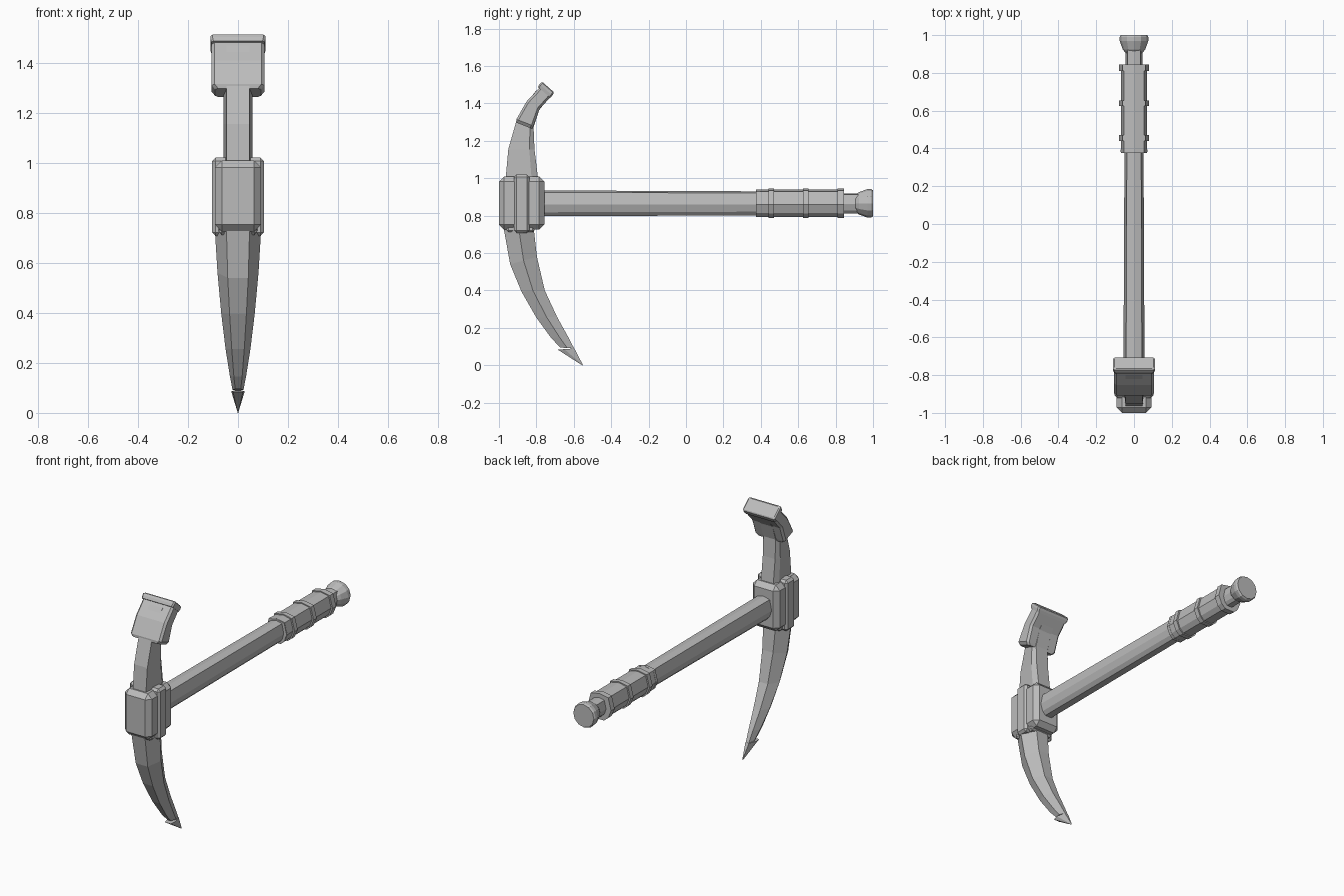
import bpy, bmesh, math
from mathutils import Vector

if "Cube" in bpy.data.objects:
    bpy.data.objects.remove(bpy.data.objects["Cube"])

grey = bpy.data.materials.new("steel grey")
grey.diffuse_color = (0.5, 0.5, 0.5, 1)
grey.use_nodes = True
grey.node_tree.nodes["Principled BSDF"].inputs["Base Color"].default_value = grey.diffuse_color


def finish(name, bm):
    bmesh.ops.recalc_face_normals(bm, faces=bm.faces)
    mesh = bpy.data.meshes.new(name)
    bm.to_mesh(mesh)
    bm.free()
    mesh.materials.append(grey)
    obj = bpy.data.objects.new(name, mesh)
    bpy.context.collection.objects.link(obj)
    return obj


def loft(name, rings):
    """Skin a row of equal-sized rings and cap both ends."""
    bm = bmesh.new()
    rows = [[bm.verts.new(p) for p in ring] for ring in rings]
    n = len(rows[0])
    for a, b in zip(rows, rows[1:]):
        for i in range(n):
            j = (i + 1) % n
            bm.faces.new((a[i], a[j], b[j], b[i]))
    bm.faces.new(rows[0])
    bm.faces.new(rows[-1])
    return finish(name, bm)


def box(name, x, y0, y1, z0, z1, bevel):
    bm = bmesh.new()
    bmesh.ops.create_cube(bm, size=1)
    for v in bm.verts:
        v.co = (v.co.x * 2 * x, (y0 + y1) / 2 + v.co.y * (y1 - y0),
                (z0 + z1) / 2 + v.co.z * (z1 - z0))
    bmesh.ops.bevel(bm, geom=bm.edges[:], offset=bevel, segments=1,
                    affect='EDGES', profile=0.5)
    return finish(name, bm)


def ridge_ring(front, back, wf, wm, wb, mid):
    """Six-sided section: flat front, side ridges, flat back."""
    f, b = Vector((0, *front)), Vector((0, *back))
    m = f.lerp(b, mid)
    x = Vector((1, 0, 0))
    return [f - x * wf, f + x * wf, m + x * wm, b + x * wb, b - x * wb, m - x * wm]


# Handle section, as x and z offsets from the shaft axis
AXIS = 0.866
half = [(0, 0.069), (0.042, 0.059), (0.056, -0.006), (0.042, -0.048), (0.022, -0.069)]
section = half + [(-x, z) for x, z in reversed(half[1:])]


def shaft_ring(y, sx, sz):
    return [(x * sx, y, AXIS + z * sz) for x, z in section]


loft("handle", [shaft_ring(-0.8, 1, 1), shaft_ring(0.4, 0.9, 0.93)])
loft("grip", [shaft_ring(0.375, 1.25, 1.06), shaft_ring(0.845, 1.25, 1.06)])
loft("handle_neck", [shaft_ring(0.84, 0.8, 0.78), shaft_ring(0.93, 0.8, 0.78)])
for i, (a, b) in enumerate([(0.38, 0.395), (0.44, 0.47), (0.625, 0.655), (0.81, 0.845)]):
    s = 1.27 if i == 0 else 1.42
    loft(f"grip_ring_{i + 1}", [shaft_ring(a, s, s * 0.81 if i else 1.07),
                                shaft_ring(b, s, s * 0.81 if i else 1.07)])

# Flared pommel
loft("pommel", [[(r * math.cos(t * math.pi / 6), y, AXIS + r * math.sin(t * math.pi / 6))
                 for t in range(12)]
                for y, r in [(0.905, 0.045), (0.925, 0.06), (0.97, 0.076), (0.99, 0.076), (1.0, 0.07)]])

# Collar around the head
box("collar", 0.092, -1.0, -0.757, 0.725, 1.01, 0.028)
box("collar_band", 0.103, -0.92, -0.837, 0.708, 1.021, 0.014)
box("collar_lower_lip", 0.075, -0.96, -0.81, 0.712, 0.75, 0.01)

# Curved pick blade: front point, back point, half width
blade = [((-0.976, 0.74), (-0.815, 0.74), 0.093),
         ((-0.94, 0.54), (-0.797, 0.58), 0.082),
         ((-0.88, 0.395), (-0.755, 0.40), 0.067),
         ((-0.80, 0.255), (-0.69, 0.26), 0.050),
         ((-0.72, 0.145), (-0.632, 0.155), 0.033),
         ((-0.672, 0.095), (-0.598, 0.09), 0.022)]
loft("pick_blade", [ridge_ring(f, b, w * 0.5, w, w * 0.45, 0.5) for f, b, w in blade])
loft("pick_point", [ridge_ring((-0.686, 0.084), (-0.597, 0.09), 0.02, 0.027, 0.012, 0.4),
                    ridge_ring((-0.555, 0.0), (-0.551, 0.002), 0.001, 0.001, 0.001, 0.5)])

# Curved neck rising to the adze
neck = [((-0.965, 0.99), (-0.79, 0.99)), ((-0.95, 1.155), (-0.81, 1.155)),
        ((-0.906, 1.31), (-0.815, 1.273)), ((-0.853, 1.405), (-0.785, 1.365)),
        ((-0.80, 1.47), (-0.74, 1.42))]
loft("adze_neck", [ridge_ring(f, b, 0.045, 0.058, 0.042, 0.8) for f, b in neck])


# Wide adze plate with chamfered edges and a raised lip
def plate_ring(front, back, w, c):
    f, b = Vector((0, *front)), Vector((0, *back))
    x = Vector((1, 0, 0))
    d = (b - f).normalized() * c
    right = [f + x * (w - c), f + d + x * w, b - d + x * w, b + x * (w - c)]
    return right + [Vector((-p.x, p.y, p.z)) for p in reversed(right)]


loft("adze_plate", [plate_ring(f, b, w, 0.012) for f, b, w in [
    ((-0.907, 1.298), (-0.822, 1.264), 0.092),
    ((-0.907, 1.315), (-0.815, 1.28), 0.105),
    ((-0.853, 1.41), (-0.783, 1.37), 0.105),
    ((-0.78, 1.488), (-0.722, 1.437), 0.105)]])
loft("adze_lip", [plate_ring(f, b, w, 0.008) for f, b, w in [
    ((-0.792, 1.488), (-0.725, 1.43), 0.106),
    ((-0.783, 1.503), (-0.714, 1.443), 0.11),
    ((-0.773, 1.513), (-0.707, 1.455), 0.11),
    ((-0.764, 1.512), (-0.709, 1.463), 0.103)]])
